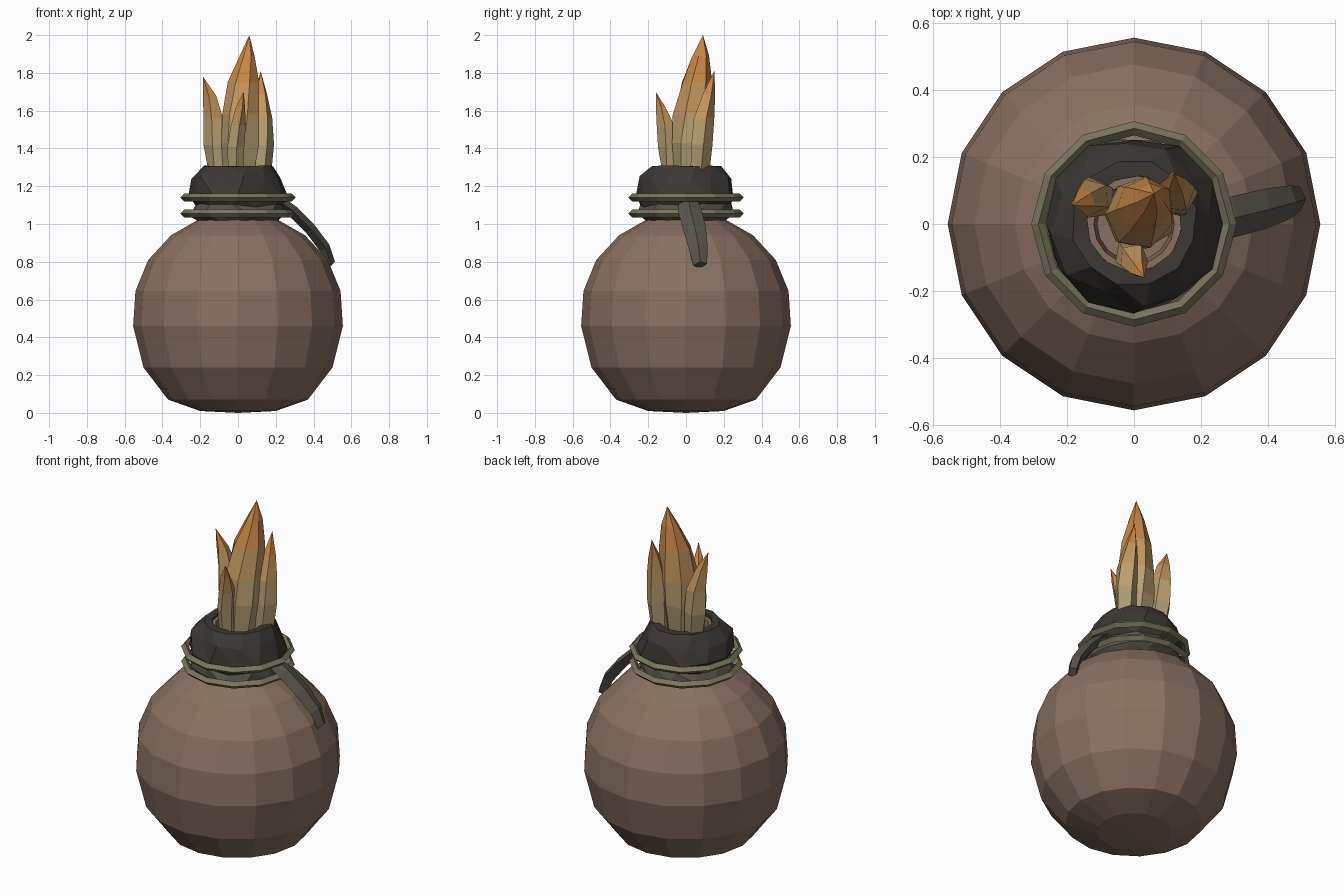
import bpy, bmesh, math, random
from mathutils import Vector

if "Cube" in bpy.data.objects:
    bpy.data.objects.remove(bpy.data.objects["Cube"])

random.seed(7)


def material(name, rgb):
    m = bpy.data.materials.new(name)
    m.diffuse_color = (*rgb, 1)
    m.use_nodes = True
    m.node_tree.nodes["Principled BSDF"].inputs["Base Color"].default_value = m.diffuse_color
    return m


CLAY = material("clay", (0.25, 0.165, 0.12))
DARK = material("dark_cloth", (0.045, 0.038, 0.033))
CLOTH = material("faded_cloth", (0.10, 0.09, 0.07))
ROPE = material("rope", (0.20, 0.18, 0.11))
FLAME = [material("flame_base", (0.42, 0.33, 0.17)), material("flame_low", (0.50, 0.36, 0.16)),
         material("flame_mid", (0.55, 0.31, 0.11)), material("flame_tip", (0.58, 0.24, 0.06))]


def loft(name, rings, mats, bands=None, cap=True):
    """Skin rings of equal point count; one-point rings become tips."""
    bm = bmesh.new()
    rows = [[bm.verts.new(p) for p in r] for r in rings]
    for i, (a, b) in enumerate(zip(rows, rows[1:])):
        n = max(len(a), len(b))
        for k in range(n):
            j = (k + 1) % n
            if len(a) == 1:
                vs = [a[0], b[j], b[k]]
            elif len(b) == 1:
                vs = [a[k], a[j], b[0]]
            else:
                vs = [a[k], a[j], b[j], b[k]]
            bm.faces.new(vs).material_index = bands[i] if bands else 0
    if cap:
        for r in (rows[0], rows[-1]):
            if len(r) > 2:
                bm.faces.new(r)
    bmesh.ops.recalc_face_normals(bm, faces=bm.faces)
    me = bpy.data.meshes.new(name)
    bm.to_mesh(me)
    bm.free()
    for m in mats:
        me.materials.append(m)
    ob = bpy.data.objects.new(name, me)
    bpy.context.collection.objects.link(ob)
    return ob


def ring(x, y, z, r, n, turn=0.0, jitter=0.0, squash=1.0):
    out = []
    for k in range(n):
        a = turn + math.tau * k / n
        q = r + random.uniform(-jitter, jitter)
        dz = random.uniform(-jitter, jitter) * 0.6
        out.append(Vector((x + q * math.cos(a), y + q * squash * math.sin(a), z + dz)))
    return out


# Round clay pot with a narrow neck and open mouth
profile = [(0.2, 0.01), (0.37, 0.07), (0.5, 0.24), (0.555, 0.46), (0.543, 0.645), (0.475, 0.81),
           (0.355, 0.94), (0.215, 1.02), (0.17, 1.08), (0.15, 1.29), (0.12, 1.29), (0.11, 1.2)]
loft("pot", [[Vector((0, 0, 0))]] + [ring(0, 0, z, r, 16) for r, z in profile], [CLAY])

# Crumpled cloth wrapped around the neck
wrap = [(0.15, 1.02, 0), (0.215, 1.015, 0.008), (0.255, 1.05, 0.012), (0.24, 1.10, 0.018),
        (0.262, 1.155, 0.015), (0.235, 1.245, 0.018), (0.188, 1.307, 0.006), (0.142, 1.305, 0.003),
        (0.14, 1.24, 0)]
cloth = loft("neck_cloth", [ring(0, 0, z, r, 12, i * 0.13, j) for i, (r, z, j) in enumerate(wrap)],
             [DARK, CLOTH], [1, 1, 1, 0, 0, 0, 0, 0], cap=False)
bm = bmesh.new()
bm.from_mesh(cloth.data)
bmesh.ops.triangulate(bm, faces=bm.faces)
bm.to_mesh(cloth.data)
bm.free()

# Two rope bands
for i, z in enumerate((1.055, 1.14)):
    bpy.ops.mesh.primitive_torus_add(major_segments=12, minor_segments=4, major_radius=0.285,
                                     minor_radius=0.021, location=(0, 0, z))
    band = bpy.context.object
    band.name = f"rope_band_{i + 1}"
    band.data.materials.append(ROPE)

# Loose cloth end hanging over the right shoulder: x, y, z, half width
tail = [(0.22, 0.01, 1.13, 0.05), (0.29, 0.02, 1.08, 0.062), (0.39, 0.045, 0.98, 0.06),
        (0.465, 0.065, 0.88, 0.05), (0.495, 0.075, 0.79, 0.036)]
sections = []
for x, y, z, w in tail:
    sections.append([Vector((x, y - w, z - 0.01)), Vector((x + 0.018, y, z + 0.012)),
                     Vector((x, y + w, z)), Vector((x - 0.03, y, z - 0.025))])
loft("cloth_tail", sections, [CLOTH])


# Faceted flame tongues: path points are x, y, z, radius, ending in a tip
def flame(name, path, tip, n, turn, squash=1.0):
    rings = [ring(x, y, z, r, n, turn + 0.1 * i, 0.006, squash)
             for i, (x, y, z, r) in enumerate(path)] + [[Vector(tip)]]
    heights = [p[2] for p in path] + [tip[2]]
    low, high = heights[0], tip[2]
    bands = [min(3, int(4 * ((a + b) / 2 - low) / (high - low))) for a, b in zip(heights, heights[1:])]
    loft(name, rings, FLAME, bands)


flame("flame_main", [(0.01, 0.02, 1.24, 0.085), (0.015, 0.025, 1.43, 0.105), (0.02, 0.035, 1.58, 0.105),
                     (0.032, 0.055, 1.75, 0.083), (0.048, 0.075, 1.89, 0.045)],
      (0.06, 0.09, 2.0), 7, 0.3)
flame("flame_left", [(-0.10, 0.065, 1.24, 0.05), (-0.115, 0.075, 1.42, 0.063), (-0.125, 0.08, 1.56, 0.058),
                     (-0.15, 0.07, 1.68, 0.033)], (-0.185, 0.055, 1.78), 5, 0.5)
flame("flame_back", [(0.115, 0.07, 1.24, 0.055), (0.125, 0.08, 1.42, 0.065), (0.122, 0.09, 1.56, 0.057),
                     (0.118, 0.12, 1.69, 0.036)], (0.12, 0.15, 1.81), 5, 0.1)
flame("flame_front", [(-0.01, -0.085, 1.24, 0.04), (-0.01, -0.095, 1.41, 0.05), (0.0, -0.105, 1.52, 0.045),
                      (0.015, -0.13, 1.62, 0.025)], (0.03, -0.16, 1.70), 5, 0.9)
